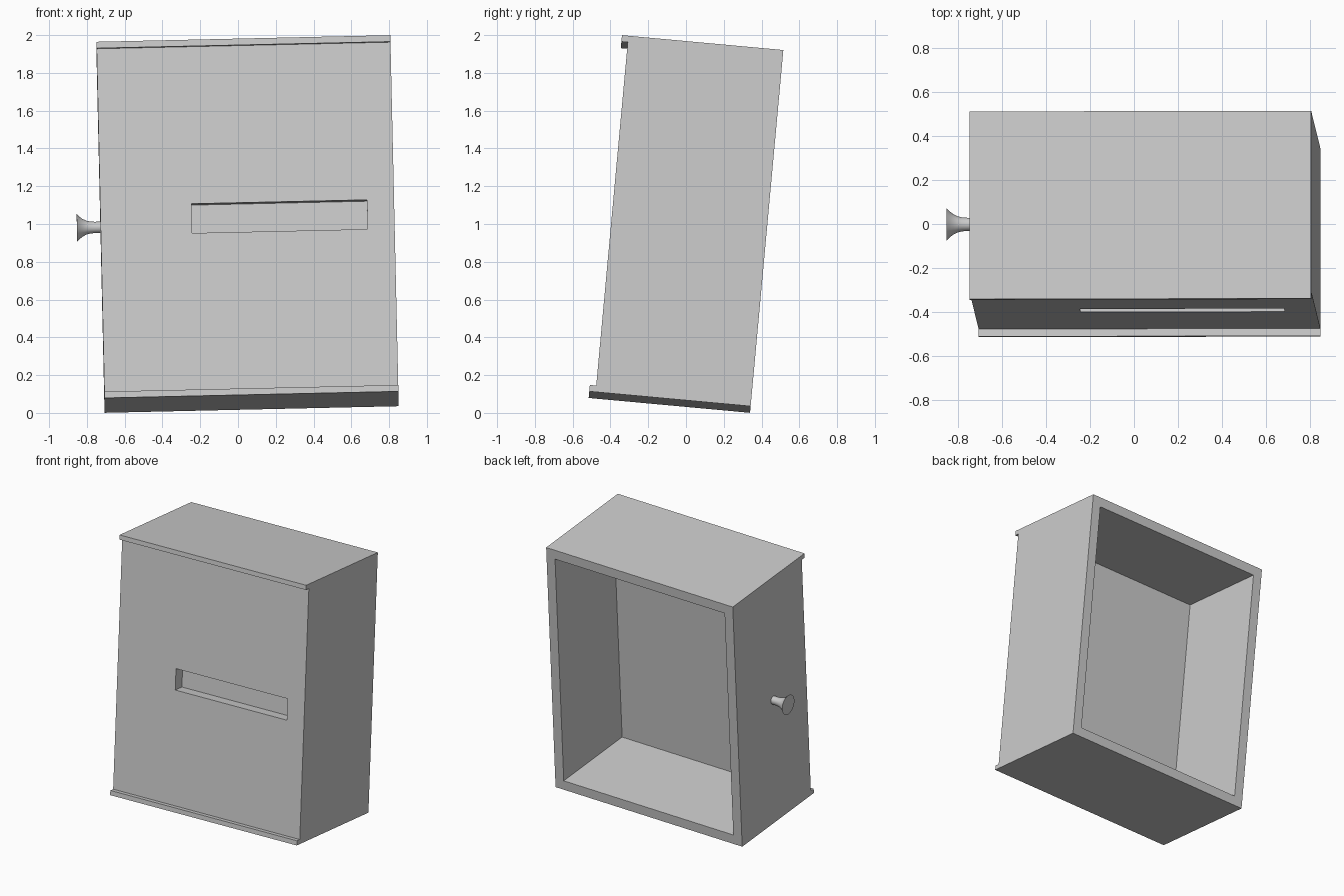
import bpy, bmesh, math
from mathutils import Matrix, Vector

if "Cube" in bpy.data.objects:
    bpy.data.objects.remove(bpy.data.objects["Cube"], do_unlink=True)

W, D, H = 1.556, 0.858, 1.894      # outer size of the drawer
LIP, WALL, PANEL = 0.034, 0.071, 0.125
CAVITY = D - LIP - PANEL
FRONT = -D / 2 + LIP               # front panel surface

# The whole drawer leans slightly
POSE = (Matrix.Translation((0.05, 0, 1.0))
        @ Matrix.Rotation(math.radians(-5.25), 4, 'X')
        @ Matrix.Rotation(math.radians(-1.29), 4, 'Y'))

grey = bpy.data.materials.new("light_grey")
grey.use_nodes = True
colour = (0.604, 0.604, 0.604, 1)
grey.diffuse_color = colour
grey.node_tree.nodes["Principled BSDF"].inputs["Base Color"].default_value = colour


def finish(name, bm):
    bmesh.ops.recalc_face_normals(bm, faces=bm.faces)
    mesh = bpy.data.meshes.new(name)
    bm.to_mesh(mesh)
    bm.free()
    mesh.materials.append(grey)
    obj = bpy.data.objects.new(name, mesh)
    bpy.context.collection.objects.link(obj)
    obj.matrix_world = POSE
    return obj


def box(name, size, centre):
    bm = bmesh.new()
    bmesh.ops.create_cube(bm, size=1)
    bmesh.ops.scale(bm, vec=size, verts=bm.verts)
    bmesh.ops.translate(bm, vec=centre, verts=bm.verts)
    return finish(name, bm)


def activate(obj):
    bpy.ops.object.select_all(action='DESELECT')
    obj.select_set(True)
    bpy.context.view_layer.objects.active = obj


def cut(target, cutter):
    cutter.hide_render = True
    mod = target.modifiers.new("cut", 'BOOLEAN')
    mod.operation = 'DIFFERENCE'
    mod.solver = 'EXACT'
    mod.object = cutter
    bpy.context.view_layer.update()
    activate(target)
    bpy.ops.object.modifier_apply(modifier=mod.name)
    bpy.data.objects.remove(cutter, do_unlink=True)


# Drawer body: side profile with a lip at top and bottom, extruded across
y, h = D / 2, H / 2
profile = [(y, -h), (-y, -h), (-y, LIP - h), (FRONT, LIP - h),
           (FRONT, h - LIP), (-y, h - LIP), (-y, h), (y, h)]
bm = bmesh.new()
side = bm.faces.new([bm.verts.new((-W / 2, py, pz)) for py, pz in profile])
ext = bmesh.ops.extrude_face_region(bm, geom=[side], use_keep_orig=True)
bmesh.ops.translate(bm, vec=(W, 0, 0),
                    verts=[v for v in ext["geom"] if isinstance(v, bmesh.types.BMVert)])
body = finish("drawer_body", bm)

# Open back cavity and shallow front slot
cut(body, box("cavity_cutter", (W - 2 * WALL, CAVITY + 0.1, H - 2 * WALL),
              (0, y - CAVITY / 2 + 0.05, 0)))
cut(body, box("slot_cutter", (0.93, 0.16, 0.156), (0.17, FRONT, 0)))

# Flared knob on the right side, turned from a profile
knob_profile = [(-0.01, 0.03), (0.03, 0.03), (0.055, 0.032), (0.075, 0.037),
                (0.095, 0.047), (0.112, 0.06), (0.125, 0.073)]
SEG = 32
bm = bmesh.new()
rings = [[bm.verts.new((-W / 2 - d, r * math.cos(math.tau * i / SEG),
                        r * math.sin(math.tau * i / SEG))) for i in range(SEG)]
         for d, r in knob_profile]
for a, b in zip(rings, rings[1:]):
    for i in range(SEG):
        j = (i + 1) % SEG
        bm.faces.new((a[i], a[j], b[j], b[i]))
bm.faces.new(rings[0])
bm.faces.new(rings[-1])
knob = finish("side_knob", bm)
activate(knob)
bpy.ops.object.shade_smooth_by_angle(angle=math.radians(35))
